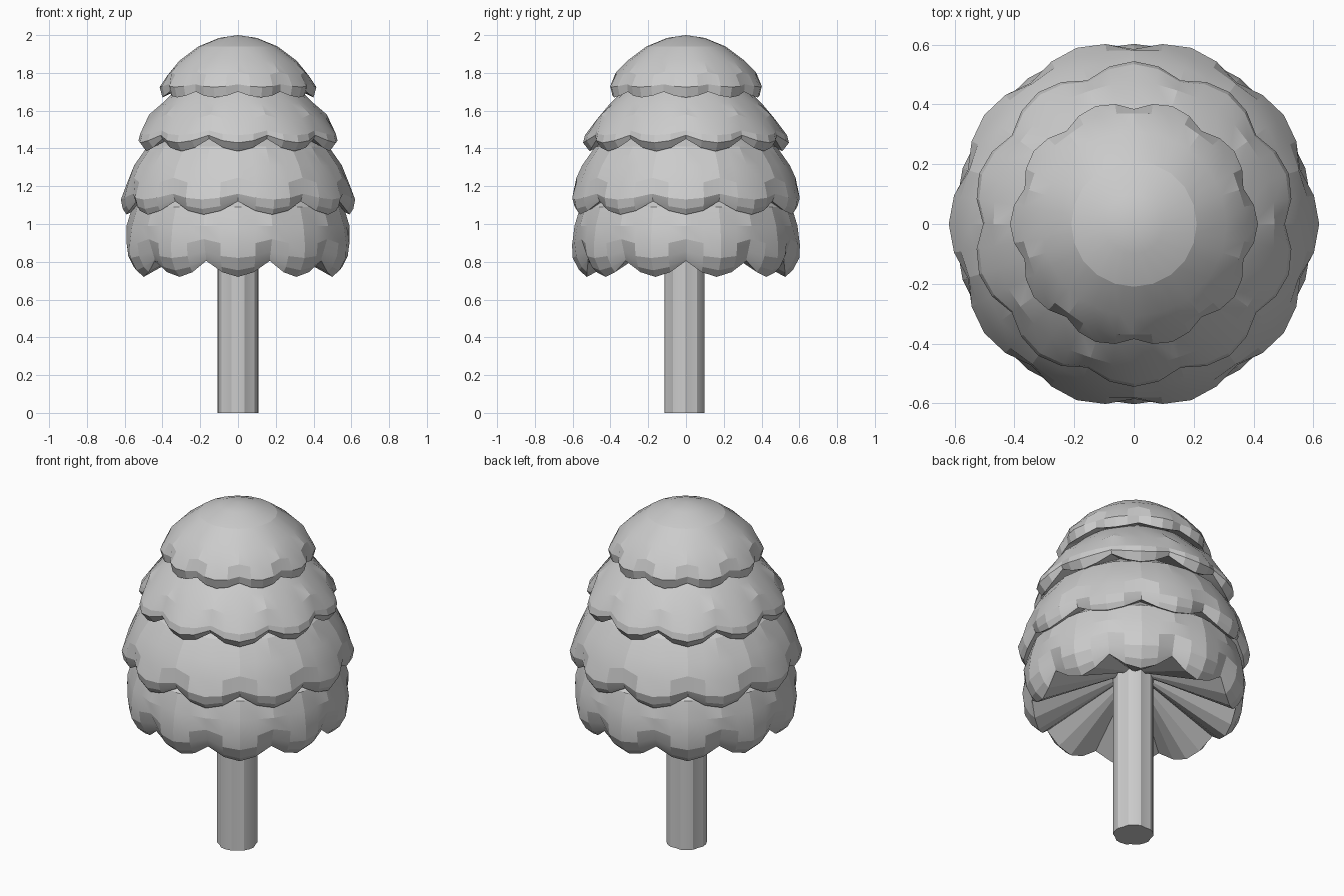
import bpy
import bmesh
from math import sin, cos, pi, radians

cube = bpy.data.objects.get("Cube")
if cube:
    bpy.data.objects.remove(cube)

LOBES = 10      # scallops around each tier
SEGS = 4        # facets across one scallop
COUNT = LOBES * SEGS

grey = bpy.data.materials.new("plain grey")
grey.use_nodes = True
grey.diffuse_color = (0.6, 0.6, 0.6, 1)
grey.node_tree.nodes["Principled BSDF"].inputs["Base Color"].default_value = (0.6, 0.6, 0.6, 1)


def finish(name, bm, angle):
    bmesh.ops.recalc_face_normals(bm, faces=bm.faces)
    mesh = bpy.data.meshes.new(name)
    bm.to_mesh(mesh)
    bm.free()
    mesh.materials.append(grey)
    obj = bpy.data.objects.new(name, mesh)
    bpy.context.collection.objects.link(obj)
    bpy.ops.object.select_all(action='DESELECT')
    obj.select_set(True)
    bpy.context.view_layer.objects.active = obj
    bpy.ops.object.shade_smooth_by_angle(angle=radians(angle))


def bridge(bm, a, b):
    for i in range(len(a)):
        j = (i + 1) % len(a)
        bm.faces.new((a[i], a[j], b[j], b[i]))


def fan(bm, ring, tip):
    for i in range(len(ring)):
        bm.faces.new((ring[i], ring[(i + 1) % len(ring)], tip))


def tier(name, top, profile, under, start):
    """Scalloped skirt. Profile rows: radius, height, cusp inset, cusp rise."""
    bm = bmesh.new()
    rings = []
    for r, z, inset, rise in profile:
        ring = []
        for i in range(COUNT):
            a = start + 2 * pi * i / COUNT
            dip = 1 - sin(pi * (i % SEGS) / SEGS)
            rad = r - inset * dip
            if inset == 0 and i % 2:
                rad *= cos(2 * pi / COUNT)   # broad flat facets above the scallops
            ring.append(bm.verts.new((rad * cos(a), rad * sin(a), z + rise * dip)))
        rings.append(ring)
    for a, b in zip(rings, rings[1:]):
        bridge(bm, a, b)
    fan(bm, rings[0], bm.verts.new((0, 0, top)))
    fan(bm, rings[-1], bm.verts.new((0, 0, under)))   # pleated underside
    finish(name, bm, 14)


CUSP_FRONT = pi / 2
LOBE_FRONT = pi / 2 + pi / LOBES

# Foliage tiers, top to bottom
tier("crown_tier", 2.0, [
    (0.10, 1.985, 0, 0), (0.21, 1.94, 0, 0), (0.31, 1.865, 0, 0),
    (0.375, 1.785, 0.005, 0.02), (0.415, 1.725, 0.03, 0.015),
    (0.40, 1.67, 0.02, 0.03)], 1.86, CUSP_FRONT)

tier("upper_tier", 1.84, [
    (0.20, 1.80, 0, 0), (0.33, 1.71, 0, 0), (0.40, 1.64, 0, 0),
    (0.475, 1.55, 0.005, 0.03), (0.535, 1.47, 0.035, 0.025),
    (0.545, 1.43, 0.04, 0.04), (0.51, 1.385, 0.015, 0.065)], 1.65, LOBE_FRONT)

tier("middle_tier", 1.60, [
    (0.30, 1.53, 0, 0), (0.48, 1.41, 0, 0), (0.55, 1.31, 0, 0),
    (0.59, 1.21, 0.01, 0.035), (0.62, 1.13, 0.035, 0.03),
    (0.61, 1.08, 0.04, 0.05), (0.59, 1.05, 0.025, 0.07)], 1.35, CUSP_FRONT)

tier("lower_tier", 1.30, [
    (0.40, 1.22, 0, 0), (0.56, 1.09, 0, 0), (0.59, 0.99, 0, 0),
    (0.603, 0.89, 0.02, 0.03), (0.60, 0.82, 0.04, 0.035),
    (0.565, 0.755, 0.02, 0.06), (0.525, 0.72, -0.02, 0.085)], 1.0, LOBE_FRONT)

# Trunk with gentle vertical flutes
bm = bmesh.new()
loops = []
for z in (0, 1.05):
    loop = []
    for i in range(20):
        a = 2 * pi * i / 20
        r = 0.108 if i % 4 else 0.1
        loop.append(bm.verts.new((r * cos(a + pi / 10), r * sin(a + pi / 10) - 0.006, z)))
    bm.faces.new(loop)
    loops.append(loop)
bridge(bm, *loops)
finish("trunk", bm, 30)
